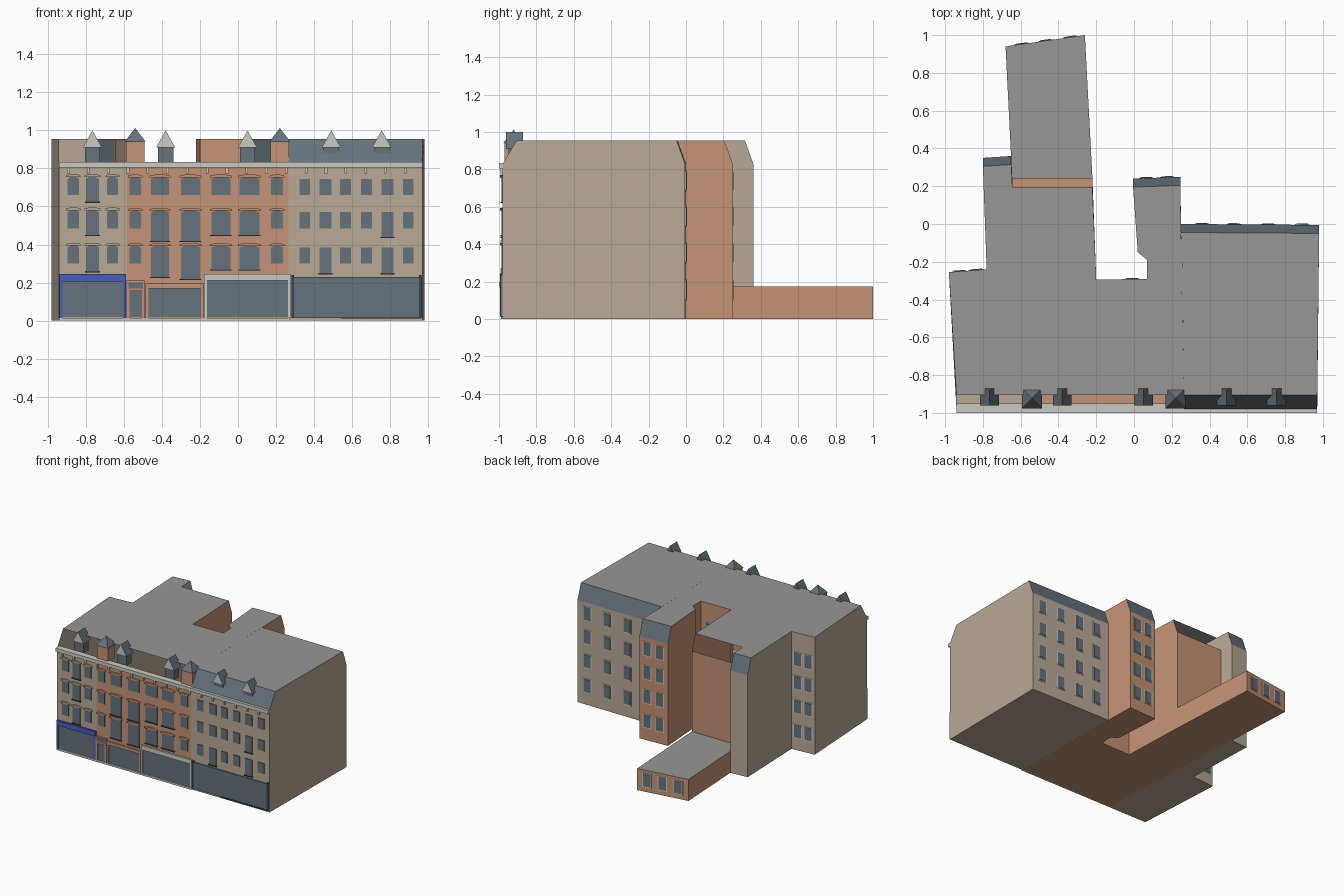
import bpy, bmesh
from mathutils import Vector

old = bpy.data.objects.get("Cube")
if old:
    bpy.data.objects.remove(old, do_unlink=True)


def material(name, r, g, b):
    m = bpy.data.materials.new(name)
    m.use_nodes = True
    m.diffuse_color = (r, g, b, 1)
    m.node_tree.nodes["Principled BSDF"].inputs["Base Color"].default_value = (r, g, b, 1)
    return m


BEIGE = material("beige_render", 0.49, 0.40, 0.305)
ORANGE = material("orange_render", 0.56, 0.29, 0.18)
SLATE = material("slate", 0.13, 0.17, 0.205)
GREY = material("grey_roof", 0.32, 0.31, 0.30)
PALE = material("pale_stone", 0.60, 0.60, 0.56)
BLUE = material("blue_paint", 0.07, 0.11, 0.50)
DARK = material("dark_trim", 0.05, 0.06, 0.07)

EAVE, TOP, FRONT = 0.83, 0.955, -0.98


def finish(bm, name, *mats):
    me = bpy.data.meshes.new(name)
    bm.to_mesh(me)
    bm.free()
    for m in mats:
        me.materials.append(m)
    ob = bpy.data.objects.new(name, me)
    bpy.context.collection.objects.link(ob)
    return ob


def building(name, pts, wall, slopes="", gaps=""):
    """Walled block; the listed edges carry a roof slope or stay open above the eaves."""
    n = len(pts)
    tops = [Vector((x, y, TOP)) for x, y in pts]
    for i in map(int, slopes + gaps):
        for k in (i, (i + 1) % n):
            tops[k].y += 0.075 if pts[k][1] < -0.5 else -0.045
    bm = bmesh.new()
    low = [bm.verts.new((x, y, 0)) for x, y in pts]
    mid = [bm.verts.new((x, y, EAVE)) for x, y in pts]
    top = [bm.verts.new(t) for t in tops]
    for i in range(n):
        j = (i + 1) % n
        bm.faces.new((low[i], low[j], mid[j], mid[i]))
        if str(i) not in gaps:
            f = bm.faces.new((mid[i], mid[j], top[j], top[i]))
            f.material_index = 1 if str(i) in slopes else 0
    bm.faces.new(top).material_index = 2
    bm.faces.new(low[::-1])
    return finish(bm, name, wall, SLATE, GREY)


def add_prism(bm, ring, shift):
    """Extrude a ring of points by a vector."""
    a = [bm.verts.new(p) for p in ring]
    b = [bm.verts.new(Vector(p) + shift) for p in ring]
    n = len(a)
    bm.faces.new(a)
    bm.faces.new(b[::-1])
    for i in range(n):
        bm.faces.new((a[i], b[i], b[(i + 1) % n], a[(i + 1) % n]))
    bmesh.ops.recalc_face_normals(bm, faces=bm.faces[:])


def plates(name, mat, a, b, rects, depth=0.006, arch=0.0):
    """Thin panels on the wall a-b; each rect is distance along, bottom, width, height."""
    a, b = Vector((*a, 0)), Vector((*b, 0))
    d = (b - a).normalized()
    out = Vector((d.y, -d.x, 0))
    up = Vector((0, 0, 1))
    bm = bmesh.new()
    for u, z, w, h in rects:
        c = a + d * u + up * z
        shape = [(-w / 2, 0), (w / 2, 0), (w / 2, h)]
        if arch:
            shape += [(w * 0.25, h + arch), (-w * 0.25, h + arch)]
        shape.append((-w / 2, h))
        add_prism(bm, [c + d * s + up * t - out * 0.002 for s, t in shape], out * (depth + 0.002))
    return finish(bm, name, mat)


def front(name, mat, rects, depth=0.006, arch=0.0):
    return plates(name, mat, (0, FRONT), (1, FRONT), rects, depth, arch)


def box(name, mat, x0, x1, y0, y1, z0, z1):
    bm = bmesh.new()
    add_prism(bm, [(x0, y0, z0), (x1, y0, z0), (x1, y1, z0), (x0, y1, z0)], Vector((0, 0, z1 - z0)))
    return finish(bm, name, mat)


# Main masses
left_pts = [(-0.94, FRONT), (-0.585, FRONT), (-0.65, 0.36), (-0.80, 0.35), (-0.78, -0.24), (-0.98, -0.255)]
mid_pts = [(-0.585, FRONT), (0.265, FRONT), (0.245, 0.25), (-0.005, 0.24), (0.02, -0.15), (0.07, -0.19),
           (0.07, -0.29), (-0.20, -0.295), (-0.22, 0.24), (-0.645, 0.24)]
right_pts = [(0.265, FRONT), (0.97, FRONT), (0.98, -0.005), (0.25, 0.0)]
building("left_house", left_pts, BEIGE, "2", "0")
building("middle_house", mid_pts, ORANGE, "2", "08")
building("right_house", right_pts, BEIGE, "02")

# Low rear extension with a flat roof
ext = [(-0.645, 0.24), (-0.22, 0.24), (-0.26, 1.0), (-0.68, 0.94)]
bm = bmesh.new()
add_prism(bm, [(x, y, 0) for x, y in ext], Vector((0, 0, 0.175)))
for f in bm.faces:
    f.material_index = 1 if f.normal.z > 0.5 else 0
finish(bm, "rear_extension", ORANGE, GREY)

# Front windows: x, width, and the extra drop of the tall ones on each floor
floors = (0.30, 0.485, 0.66)
houses = {
    "left": (BEIGE, 0.01, [(-0.865, 0.06, (0, 0, 0)), (-0.765, 0.068, (0.04, 0.035, 0.035)),
                           (-0.66, 0.058, (0, 0, 0))]),
    "middle": (ORANGE, 0.008, [(-0.54, 0.06, (0, 0, 0)), (-0.41, 0.095, (0.07, 0.065, 0)),
                               (-0.25, 0.1, (0.08, 0.065, 0)), (-0.09, 0.1, (0.03, 0.035, 0)),
                               (0.06, 0.105, (0.03, 0.035, 0)), (0.205, 0.062, (0, 0, 0))]),
    "right": (BEIGE, 0, [(0.35, 0.056, (0, 0, 0)), (0.46, 0.062, (0.05, 0, 0)), (0.565, 0.056, (0, 0, 0)),
                         (0.675, 0.056, (0, 0, 0)), (0.785, 0.062, (0.05, 0.045, 0)),
                         (0.895, 0.056, (0, 0, 0))]),
}
for side, (wall, arch, cols) in houses.items():
    rects = [(x, z - drop[i], w, 0.085 + drop[i]) for x, w, drop in cols for i, z in enumerate(floors)]
    front(side + "_windows", SLATE, rects, arch=arch)
    front(side + "_window_sills", DARK, [(x, z - 0.006, w + 0.012, 0.006) for x, z, w, h in rects if h > 0.09], 0.012)
    if arch:
        front(side + "_window_hoods", wall, [(x, z + h + arch, w + 0.016, 0.008) for x, z, w, h in rects], 0.014, 0.006)

# Rear windows with pale surrounds
rear_z = (0.105, 0.305, 0.5, 0.69)


def rear(name, a, b, us, zs=rear_z, w=0.06, h=0.1):
    plates(name + "_frames", PALE, a, b, [(u, z - 0.008, w + 0.016, h + 0.016) for u in us for z in zs], 0.003)
    plates(name + "_windows", SLATE, a, b, [(u, z, w, h) for u in us for z in zs])


rear("right_rear", right_pts[2], right_pts[3], (0.09, 0.27, 0.45, 0.62))
rear("middle_rear", mid_pts[2], mid_pts[3], (0.07, 0.18))
rear("courtyard", mid_pts[6], mid_pts[7], (0.08,))
rear("left_rear", left_pts[4], left_pts[5], (0.055, 0.145))
rear("extension_rear", ext[2], ext[3], (0.08, 0.21, 0.34), (0.045,))

# Cornice with brackets
box("cornice", PALE, -0.94, 0.97, -1.0, -0.95, 0.805, 0.833)
front("cornice_brackets", PALE, [(-0.89 + 0.104 * i, 0.772, 0.014, 0.034) for i in range(18)], 0.012)

# Shop fronts
front("plinth", PALE, [(-0.335, 0, 1.21, 0.015)], 0.009)


def shop(name, mat, x0, x1, head, sill_top, post=0.015):
    mid, w = (x0 + x1) / 2, x1 - x0
    front(name + "_fascia", mat, [(mid, sill_top, w, head - sill_top)], 0.015)
    front(name + "_posts", mat, [(x, 0.015, post, sill_top) for x in (x0 + post / 2, x1 - post / 2)], 0.013)
    front(name + "_glass", SLATE, [(mid, 0.02, w - 2 * post, sill_top - 0.02)])


shop("blue_shop", BLUE, -0.938, -0.588, 0.245, 0.205)
shop("orange_door", ORANGE, -0.585, -0.49, 0.21, 0.155)
front("door_transom", SLATE, [(-0.537, 0.168, 0.078, 0.032)], 0.018)
shop("orange_shop", ORANGE, -0.485, -0.18, 0.195, 0.17)
shop("pale_shop", PALE, -0.178, 0.278, 0.245, 0.21)
front("slate_shop", SLATE, [(0.627, 0.015, 0.68, 0.215)], 0.009)
front("slate_shop_posts", DARK, [(0.288, 0.015, 0.012, 0.225), (0.958, 0.015, 0.012, 0.225)], 0.014)
front("slate_shop_base", DARK, [(0.75, 0.012, 0.42, 0.008)], 0.012)

# Gabled dormers
for i, x in enumerate((-0.765, -0.38, 0.05, 0.49, 0.755)):
    box(f"dormer_body_{i}", SLATE, x - 0.04, x + 0.04, -0.95, -0.885, 0.83, 0.915)
    bm = bmesh.new()
    add_prism(bm, [(x - 0.05, -0.962, 0.91), (x + 0.05, -0.962, 0.91), (x, -0.962, 1.0)], Vector((0, 0.09, 0)))
    for f in bm.faces:
        f.material_index = 1 if f.normal.y < -0.9 else 0
    finish(bm, f"dormer_roof_{i}", SLATE, PALE)

# Square turrets with pyramid roofs
for i, x in enumerate((-0.54, 0.22)):
    box(f"turret_body_{i}", ORANGE, x - 0.048, x + 0.048, -0.97, -0.885, 0.83, 0.945)
    bpy.ops.mesh.primitive_cone_add(vertices=4, radius1=0.076, radius2=0, depth=0.07, location=(x, -0.922, 0.977))
    roof = bpy.context.object
    roof.name = f"turret_roof_{i}"
    roof.rotation_euler.z = 0.7854
    roof.data.materials.append(SLATE)
